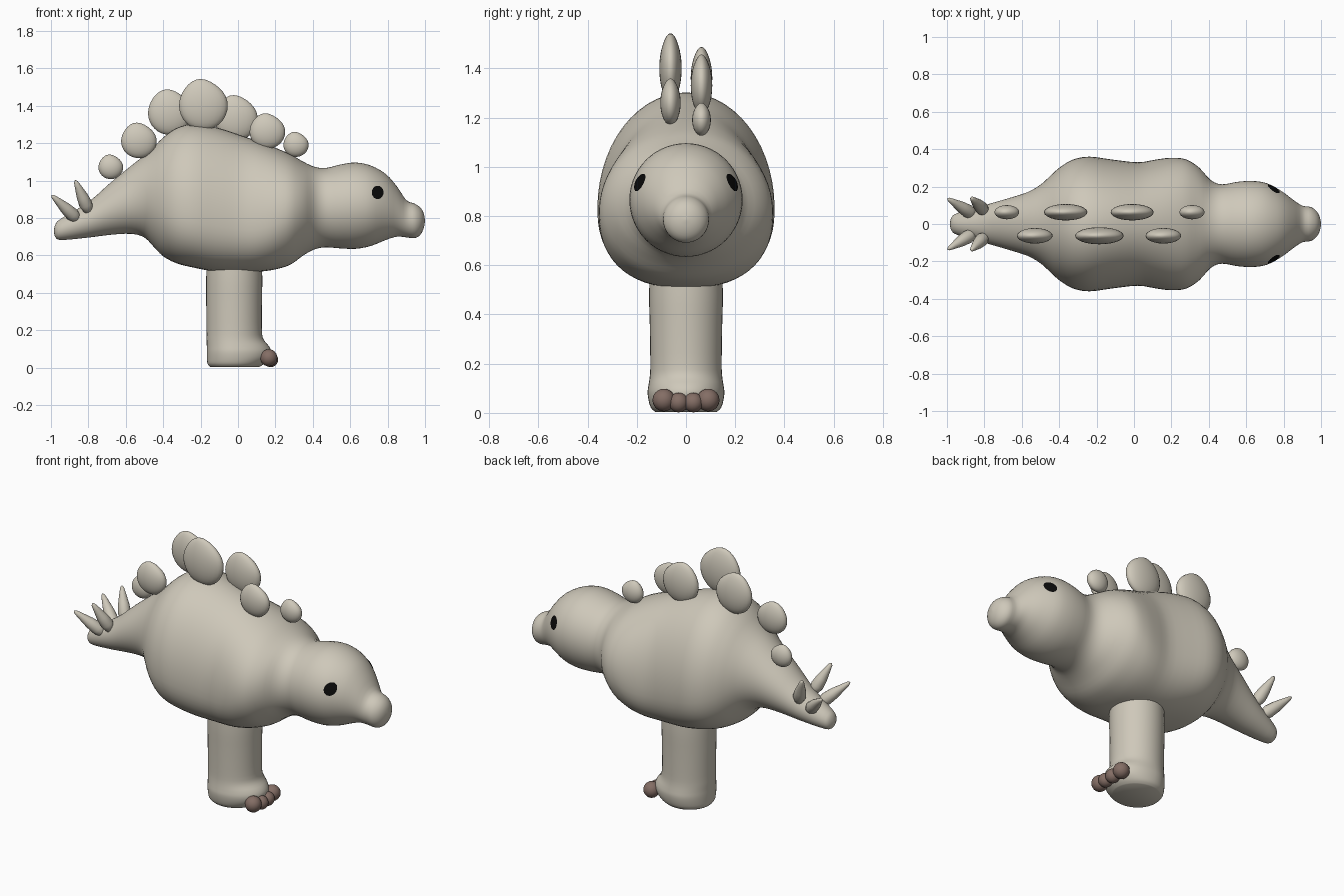
import bpy, bmesh, math
from mathutils import Vector
from mathutils.bvhtree import BVHTree

if "Cube" in bpy.data.objects:
    bpy.data.objects.remove(bpy.data.objects["Cube"])


def material(name, rgb):
    m = bpy.data.materials.new(name)
    m.diffuse_color = (*rgb, 1)
    m.use_nodes = True
    m.node_tree.nodes["Principled BSDF"].inputs["Base Color"].default_value = m.diffuse_color
    return m


SKIN = material("warm_grey_skin", (0.62, 0.58, 0.49))
TOE = material("brown_toe", (0.23, 0.155, 0.13))
EYE = material("black_eye", (0.003, 0.003, 0.003))


def finish(bm, name, mat):
    bmesh.ops.recalc_face_normals(bm, faces=bm.faces)
    me = bpy.data.meshes.new(name)
    bm.to_mesh(me)
    bm.free()
    me.materials.append(mat)
    me.shade_smooth()
    ob = bpy.data.objects.new(name, me)
    bpy.context.collection.objects.link(ob)
    return ob


def spline_rows(rows, steps):
    """Smooth curve through every row of values."""
    out = []
    for i in range(len(rows) - 1):
        a, b, c, d = (rows[max(0, min(len(rows) - 1, i + k))] for k in (-1, 0, 1, 2))
        for s in range(steps):
            t = s / steps
            out.append([0.5 * (2 * q + (r - p) * t + (2 * p - 5 * q + 4 * r - w) * t * t
                               + (3 * q - p - 3 * r + w) * t ** 3)
                        for p, q, r, w in zip(a, b, c, d)])
    return out + [list(rows[-1])]


def loft(rings):
    """Skin a list of point rings and cap both ends."""
    bm = bmesh.new()
    vs = [[bm.verts.new(p) for p in ring] for ring in rings]
    n = len(vs[0])
    for a, b in zip(vs, vs[1:]):
        for j in range(n):
            k = (j + 1) % n
            bm.faces.new((a[j], a[k], b[k], b[j]))
    bm.faces.new(vs[0])
    bm.faces.new(vs[-1])
    return bm


# Body, tail and head in one skin: x, bottom, top, half width
BODY = [
    (-0.985, 0.728, 0.732, 0.002), (-0.975, 0.695, 0.768, 0.037), (-0.94, 0.682, 0.80, 0.06),
    (-0.8, 0.695, 0.885, 0.10), (-0.68, 0.71, 0.99, 0.135), (-0.57, 0.715, 1.08, 0.17),
    (-0.50, 0.695, 1.135, 0.21), (-0.45, 0.645, 1.18, 0.255), (-0.40, 0.595, 1.23, 0.30),
    (-0.33, 0.558, 1.28, 0.343), (-0.24, 0.535, 1.302, 0.36), (-0.12, 0.513, 1.285, 0.345),
    (0.02, 0.508, 1.24, 0.33), (0.12, 0.513, 1.205, 0.345), (0.20, 0.525, 1.175, 0.354),
    (0.28, 0.55, 1.14, 0.345), (0.35, 0.60, 1.10, 0.30), (0.41, 0.632, 1.073, 0.235),
    (0.47, 0.643, 1.067, 0.212), (0.55, 0.637, 1.086, 0.225), (0.63, 0.635, 1.096, 0.23),
    (0.71, 0.65, 1.08, 0.218), (0.79, 0.682, 1.035, 0.175), (0.85, 0.70, 0.968, 0.13),
    (0.90, 0.696, 0.895, 0.098), (0.945, 0.692, 0.876, 0.091), (0.975, 0.71, 0.855, 0.07),
    (0.993, 0.745, 0.825, 0.038), (1.0, 0.783, 0.787, 0.002)]


def body_ring(x, bot, top, hw, n=56):
    belly = math.exp(-((x + 0.1) / 0.33) ** 4)      # heavier, lower belly in the middle
    mid = (bot + top) / 2 - 0.09 * belly
    ring = []
    for j in range(n):
        c, s = math.cos(2 * math.pi * j / n), math.sin(2 * math.pi * j / n)
        e = 2 / (2 + (0.5 * belly if s < 0 else 0))
        h = top - mid if s > 0 else mid - bot
        ring.append((x, hw * math.copysign(abs(c) ** e, c),
                     mid + h * math.copysign(abs(s) ** e, s)))
    return ring


bm = loft([body_ring(*r) for r in spline_rows(BODY, 3)])
bmesh.ops.recalc_face_normals(bm, faces=bm.faces)
surface = BVHTree.FromBMesh(bm)
finish(bm, "body", SKIN)

# Eyes: thin discs laid on the head surface
for side, label in ((-1, "right"), (1, "left")):
    bm = bmesh.new()

    def on_head(r, a):
        p = Vector((0.745 + 0.031 * r * math.cos(a), side, 0.935 + 0.035 * r * math.sin(a)))
        hit, nor, _, _ = surface.ray_cast(p, Vector((0, -side, 0)))
        return bm.verts.new(hit + nor * 0.004)

    centre = on_head(0, 0)
    rings = [[on_head(r, 2 * math.pi * j / 20) for j in range(20)] for r in (0.5, 1)]
    for j in range(20):
        k = (j + 1) % 20
        bm.faces.new((centre, rings[0][j], rings[0][k]))
        bm.faces.new((rings[0][j], rings[1][j], rings[1][k], rings[0][k]))
    ob = finish(bm, label + "_eye", EYE)
    if ob.data.polygons[0].normal.y * side < 0:
        ob.data.flip_normals()

# Pillar leg with a foot that swells forward: z, back x, front x, half depth
LEG = [(0.004, -0.15, 0.115, 0.125), (0.02, -0.163, 0.14, 0.142), (0.05, -0.166, 0.17, 0.152),
       (0.085, -0.167, 0.178, 0.156), (0.115, -0.167, 0.165, 0.152), (0.15, -0.168, 0.137, 0.147),
       (0.20, -0.168, 0.128, 0.145), (0.35, -0.17, 0.128, 0.147), (0.48, -0.17, 0.13, 0.15),
       (0.62, -0.165, 0.125, 0.145)]
rings = []
for z, back, front, hy in spline_rows(LEG, 3):
    ring = []
    for j in range(40):
        c, s = math.cos(2 * math.pi * j / 40), math.sin(2 * math.pi * j / 40)
        ring.append((-0.02 + (front + 0.02 if c > 0 else -0.02 - back) * c, hy * s, z))
    rings.append(ring)
leg = finish(loft(rings), "leg", SKIN)
bpy.context.view_layer.objects.active = leg
leg.select_set(True)
bpy.ops.object.shade_smooth_by_angle(angle=math.radians(50))


def ball(name, mat, loc, size, shape=None, seg=24):
    bm = bmesh.new()
    bmesh.ops.create_uvsphere(bm, u_segments=seg, v_segments=seg * 2 // 3, radius=1)
    for v in bm.verts:
        p = shape(v.co) if shape else v.co
        v.co = [p[i] * size[i] + loc[i] for i in range(3)]
    return finish(bm, name, mat)


# Toes along the front of the foot
for i, (x, y, z, r) in enumerate([(0.165, -0.09, 0.052, 0.046), (0.175, -0.03, 0.042, 0.04),
                                  (0.175, 0.03, 0.042, 0.04), (0.165, 0.09, 0.052, 0.046)]):
    ball(f"toe_{i + 1}", TOE, (x, y, z), (r, r, r), seg=18)


# Back plates: leaf shaped, pointed at the top, in two staggered rows
def leaf(p):
    up = max(p.z, 0)
    return (p.x - 0.12 * up ** 3, p.y, p.z + 0.1 * up ** 6)


PLATES = [(-0.68, 1, 1.07, 0.066), (-0.365, 1, 1.36, 0.116), (-0.01, 1, 1.33, 0.115),
          (0.31, 1, 1.19, 0.067), (-0.53, -1, 1.21, 0.095), (-0.185, -1, 1.40, 0.13),
          (0.157, -1, 1.26, 0.095)]
for i, (x, side, z, r) in enumerate(PLATES):
    top = r * (0.95 if r < 0.1 else 1.0)
    ball(f"back_plate_{i + 1}", SKIN, (x, side * 0.063, z), (r, 0.03 + r * 0.12, top), leaf)

# Tail spikes: tapered, slightly bulged, two on each side
for side, label in ((-1, "right"), (1, "left")):
    for row, base, tip in (("rear", (-0.85, 0.045, 0.785), (-0.995, 0.135, 0.92)),
                           ("front", (-0.795, 0.065, 0.83), (-0.87, 0.14, 1.0))):
        a = Vector((base[0], side * base[1], base[2]))
        b = Vector((tip[0], side * tip[1], tip[2]))
        q = (b - a).to_track_quat('Z', 'Y')
        rings = []
        for t, r in ((0, 0.012), (0.06, 0.026), (0.25, 0.036), (0.5, 0.031),
                     (0.8, 0.018), (0.95, 0.011), (1, 0.004)):
            rings.append([a.lerp(b, t) + q @ Vector((r * math.cos(j * math.pi / 8),
                                                     r * math.sin(j * math.pi / 8), 0))
                          for j in range(16)])
        finish(loft(rings), f"{label}_{row}_tail_spike", SKIN)
